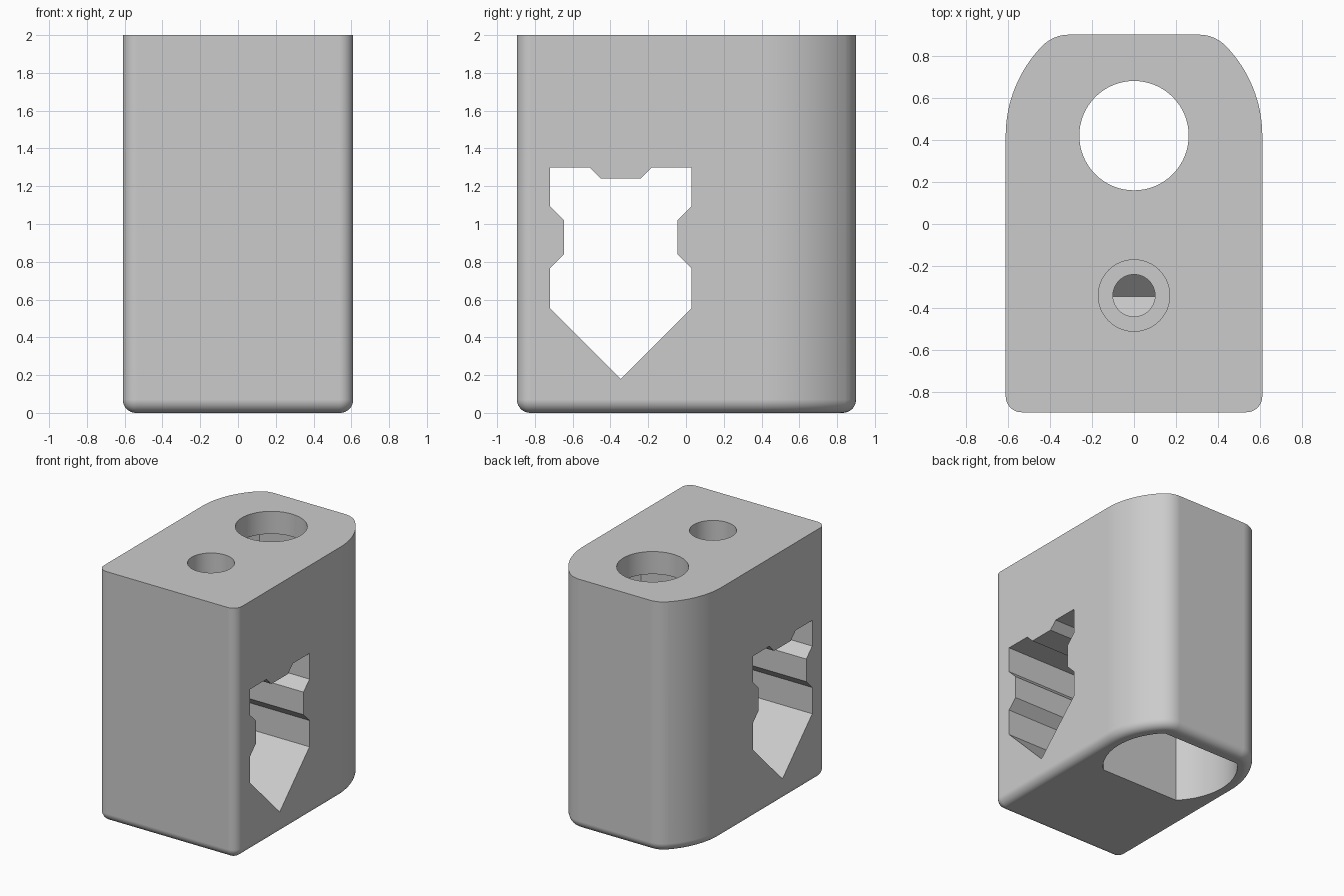
import bpy, bmesh, math
from mathutils import Vector

if "Cube" in bpy.data.objects:
    bpy.data.objects.remove(bpy.data.objects["Cube"])

HOLE_Y = 0.42     # centre of the large bore and rounded back
SCREW_Y = -0.34   # centre of the screw hole and side slot

grey = bpy.data.materials.new("light_grey")
grey.use_nodes = True
grey.diffuse_color = (0.6, 0.6, 0.6, 1)
grey.node_tree.nodes["Principled BSDF"].inputs["Base Color"].default_value = (0.6, 0.6, 0.6, 1)


def arc(cx, cy, r, start, end, n):
    return [(cx + r * math.cos(math.radians(start + (end - start) * i / n)),
             cy + r * math.sin(math.radians(start + (end - start) * i / n)))
            for i in range(n + 1)]


def loft(name, rings):
    """Solid skinned through matching closed rings, capped at both ends."""
    bm = bmesh.new()
    loops = [[bm.verts.new(p) for p in ring] for ring in rings]
    for a, b in zip(loops, loops[1:]):
        for i in range(len(a)):
            j = (i + 1) % len(a)
            bm.faces.new((a[i], a[j], b[j], b[i]))
    bm.faces.new(loops[0][::-1])
    bm.faces.new(loops[-1])
    bmesh.ops.recalc_face_normals(bm, faces=bm.faces[:])
    mesh = bpy.data.meshes.new(name)
    bm.to_mesh(mesh)
    bm.free()
    mesh.materials.append(grey)
    obj = bpy.data.objects.new(name, mesh)
    bpy.context.collection.objects.link(obj)
    return obj


def upright(name, outline, z0, z1):
    return loft(name, [[Vector((x, y, z)) for x, y in outline] for z in (z0, z1)])


def body_outline(inset):
    """Half outline of the block, mirrored to a closed loop."""
    half = arc(0.535, -0.82, 0.075 - inset, -90, 0, 8)
    half += arc(0, HOLE_Y, 0.61 - inset, 0, 44.5, 16)
    half += arc(0.31, 0.725, 0.175 - inset, 45, 90, 8)
    return half + [(-x, y) for x, y in reversed(half)]


# Block with a rounded lower edge
rings = []
fillet = 0.07
for i in range(9):
    t = math.radians(90 * i / 8)
    inset, z = fillet * (1 - math.sin(t)), fillet * (1 - math.cos(t))
    rings.append([Vector((x, y, z)) for x, y in body_outline(inset)])
rings.append([Vector((x, y, 2)) for x, y in body_outline(0)])
body = loft("block_body", rings)

# Cutter for the side slot, running across the block
side = [(0, 0.18), (0.375, 0.555), (0.375, 0.765), (0.3, 0.84), (0.3, 1.02),
        (0.375, 1.095), (0.375, 1.3), (0.165, 1.3), (0.105, 1.24)]
slot = side + [(-y, z) for y, z in reversed(side[1:])]
slot_cutter = loft("slot_cutter", [[Vector((x, SCREW_Y - 0.005 + y, z)) for y, z in slot]
                                   for x in (-1, 1)])

# Cutters for the bore, the flat-sided pocket below it and the screw hole
flat = math.degrees(math.asin(0.355 / 0.5))
pocket = arc(0, HOLE_Y, 0.5, -flat, flat, 24) + arc(0, HOLE_Y, 0.5, 180 - flat, 180 + flat, 24)
cutters = [
    slot_cutter,
    upright("pocket_cutter", pocket, -0.2, 1.82),
    upright("bore_cutter", arc(0, HOLE_Y, 0.26, 0, 354.375, 63), 1.5, 2.2),
    upright("screw_cutter", arc(0, SCREW_Y, 0.1, 0, 352.5, 47), 1.1, 1.9),
    upright("screw_head_cutter", arc(0, SCREW_Y, 0.17, 0, 352.5, 47), 1.65, 2.2),
]

bpy.ops.object.select_all(action='DESELECT')
bpy.context.view_layer.objects.active = body
body.select_set(True)
for cutter in cutters:
    cutter.hide_render = True
    mod = body.modifiers.new("cut", 'BOOLEAN')
    mod.operation = 'DIFFERENCE'
    mod.solver = 'EXACT'
    mod.object = cutter
    bpy.ops.object.modifier_apply(modifier=mod.name)
    bpy.data.objects.remove(cutter)

# Smooth curved walls, keep crisp edges and flat faces
bpy.ops.object.shade_smooth_by_angle(angle=math.radians(30))
weighted = body.modifiers.new("flat_face_normals", 'WEIGHTED_NORMAL')
weighted.keep_sharp = True
